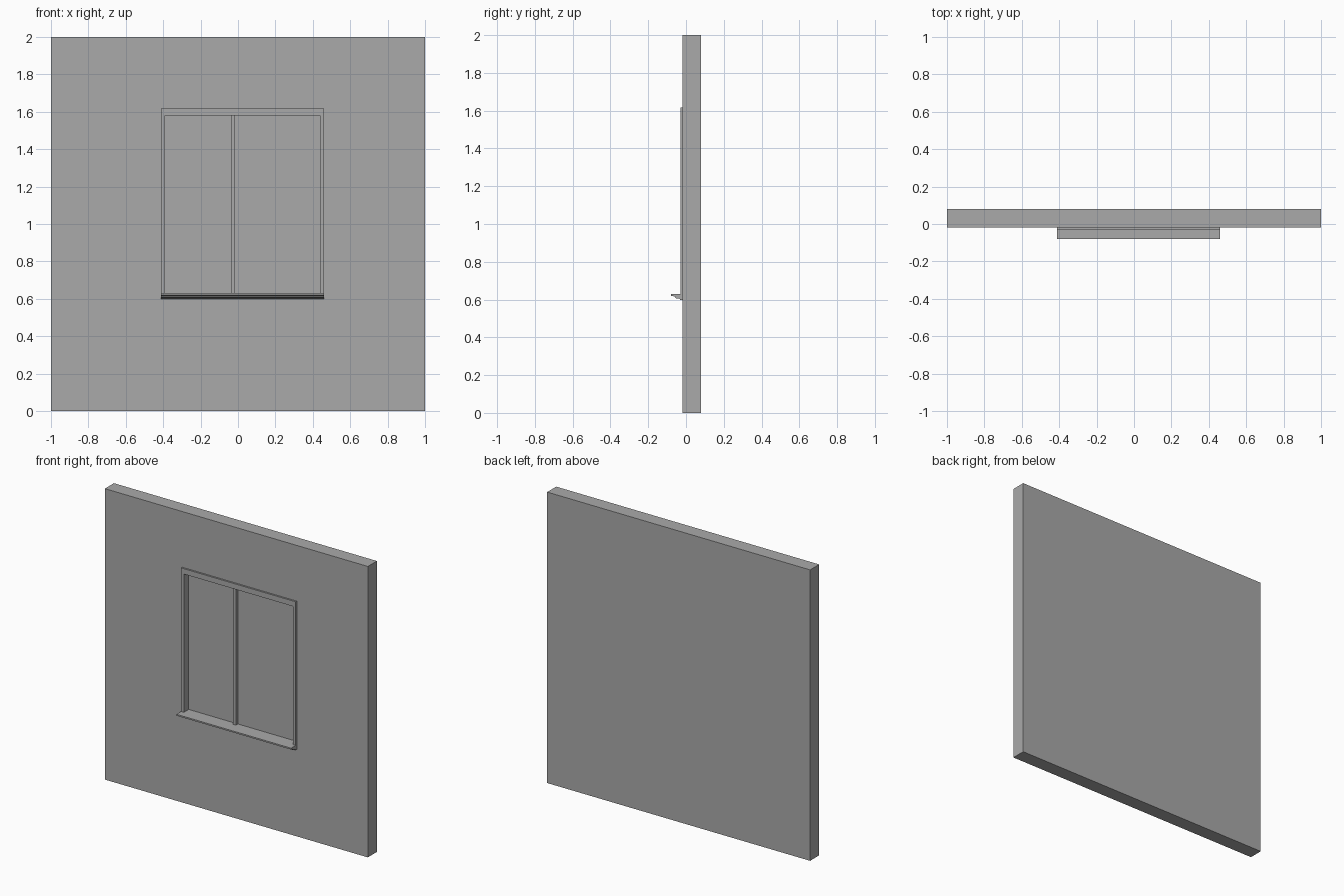
import bpy
import bmesh

old = bpy.data.objects.get("Cube")
if old:
    bpy.data.objects.remove(old, do_unlink=True)

GREY = (0.4, 0.4, 0.4, 1.0)
mat = bpy.data.materials.new("plain grey")
mat.use_nodes = True
mat.diffuse_color = GREY
mat.node_tree.nodes["Principled BSDF"].inputs["Base Color"].default_value = GREY

# Shared dimensions
BACK, FACE, TRIM, PANE = 0.08, -0.018, -0.03, 0.022
LEFT, RIGHT, BOTTOM, TOP = -0.39, 0.438, 0.63, 1.58
SIDE, HEAD = 0.022, 0.037
SILL_BASE = 0.598


def finish(name, bm):
    bmesh.ops.recalc_face_normals(bm, faces=bm.faces)
    mesh = bpy.data.meshes.new(name)
    bm.to_mesh(mesh)
    bm.free()
    mesh.materials.append(mat)
    obj = bpy.data.objects.new(name, mesh)
    bpy.context.collection.objects.link(obj)
    return obj


def prism(name, outline, direction):
    """Extrude a closed outline along a direction."""
    bm = bmesh.new()
    face = bm.faces.new([bm.verts.new(p) for p in outline])
    grown = bmesh.ops.extrude_face_region(bm, geom=[face])["geom"]
    moved = [v for v in grown if isinstance(v, bmesh.types.BMVert)]
    bmesh.ops.translate(bm, verts=moved, vec=direction)
    return finish(name, bm)


def box(name, x0, x1, y0, y1, z0, z1):
    outline = [(x0, y0, z0), (x1, y0, z0), (x1, y0, z1), (x0, y0, z1)]
    return prism(name, outline, (0, y1 - y0, 0))


# Wall with a shallow window recess, whose floor is the pane
wall = box("wall", -1, 1, FACE, BACK, 0, 2)
cutter = box("recess_cutter", LEFT, RIGHT, FACE - 0.1, PANE, BOTTOM, TOP)
cutter.hide_render = True
cutter.hide_viewport = True
cut = wall.modifiers.new("window recess", "BOOLEAN")
cut.operation = "DIFFERENCE"
cut.solver = "EXACT"
cut.object = cutter

# Raised trim around the opening, as one upside-down U
x0, x1, z1 = LEFT - SIDE, RIGHT + SIDE, TOP + HEAD
u_shape = [(x0, SILL_BASE), (x0, z1), (x1, z1), (x1, SILL_BASE),
           (RIGHT, SILL_BASE), (RIGHT, TOP), (LEFT, TOP), (LEFT, SILL_BASE)]
prism("window_trim", [(x, TRIM, z) for x, z in u_shape], (0, FACE - TRIM, 0))

# Upright bar dividing the pane
box("centre_mullion", -0.037, -0.016, 0, PANE, BOTTOM, TOP)

# Moulded sill with a thin nosing and a stepped underside
sill = [(FACE, BOTTOM), (-0.08, BOTTOM), (-0.08, 0.62), (-0.06, 0.616),
        (-0.055, 0.607), (-0.035, 0.605), (TRIM, SILL_BASE), (FACE, SILL_BASE)]
prism("window_sill", [(x0, y, z) for y, z in sill], (x1 - x0, 0, 0))
